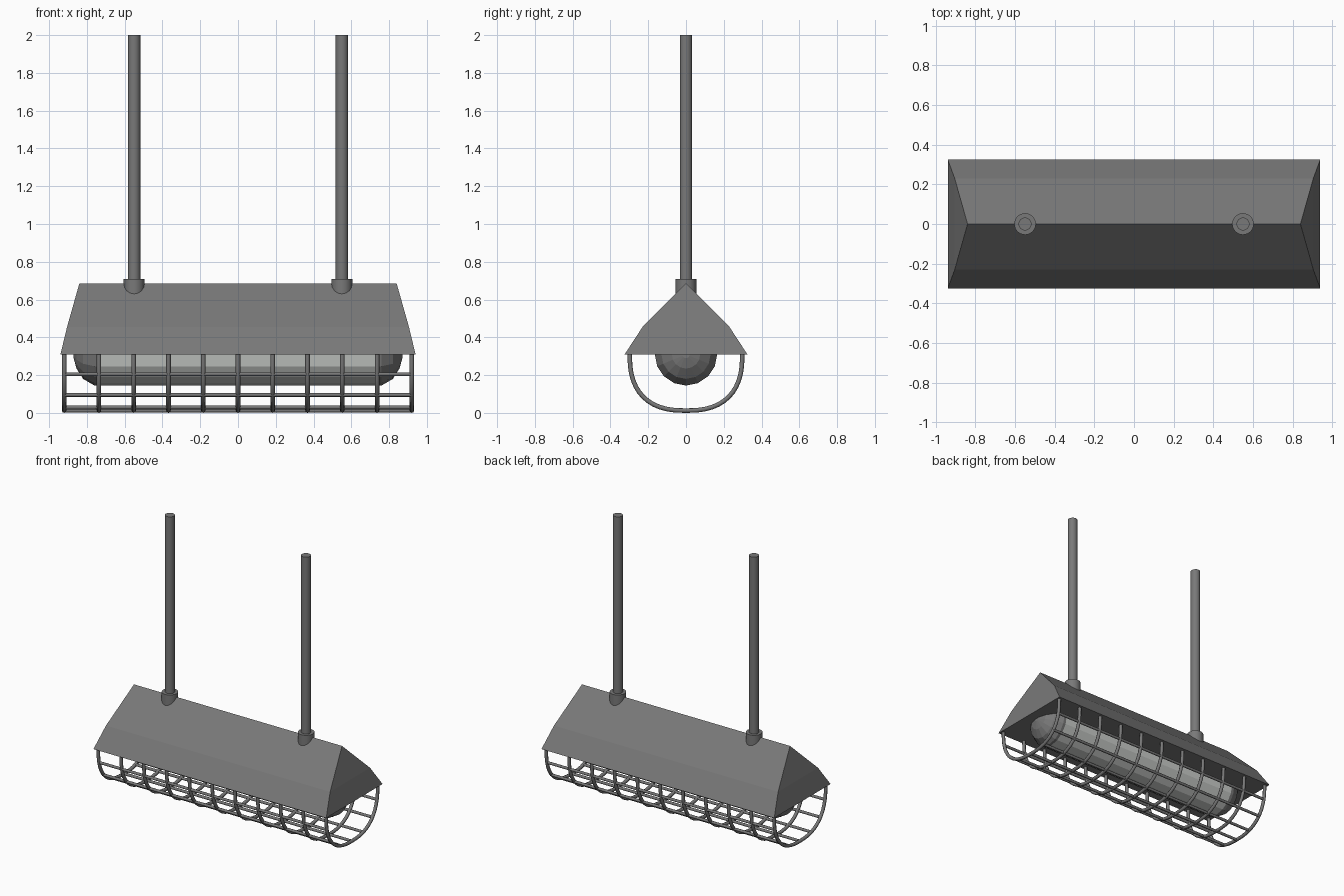
import bpy, bmesh, math

if "Cube" in bpy.data.objects:
    bpy.data.objects.remove(bpy.data.objects["Cube"])


def material(name, rgb):
    m = bpy.data.materials.new(name)
    m.diffuse_color = (*rgb, 1.0)
    m.use_nodes = True
    m.node_tree.nodes["Principled BSDF"].inputs["Base Color"].default_value = m.diffuse_color
    return m


METAL = material("dark_grey_metal", (0.19, 0.19, 0.19))
GLASS = material("pale_glass", (0.58, 0.60, 0.58))


def mesh_object(name, bm, mat):
    bmesh.ops.recalc_face_normals(bm, faces=bm.faces)
    me = bpy.data.meshes.new(name)
    bm.to_mesh(me)
    bm.free()
    me.materials.append(mat)
    ob = bpy.data.objects.new(name, me)
    bpy.context.collection.objects.link(ob)
    return ob


def smooth(ob, angle=40):
    bpy.ops.object.select_all(action='DESELECT')
    ob.select_set(True)
    bpy.context.view_layer.objects.active = ob
    bpy.ops.object.shade_smooth_by_angle(angle=math.radians(angle))


def lathe(name, profile, mat, sides, axis='Z', loc=(0, 0, 0)):
    """Revolve (radius, height) points around an axis and cap the ends."""
    bm = bmesh.new()
    rings = []
    for r, h in profile:
        ring = []
        for i in range(sides):
            a = 2 * math.pi * i / sides
            u, v = r * math.cos(a), r * math.sin(a)
            p = (h, u, v) if axis == 'X' else (u, v, h)
            ring.append(bm.verts.new([p[k] + loc[k] for k in range(3)]))
        rings.append(ring)
    for a, b in zip(rings, rings[1:]):
        for i in range(sides):
            j = (i + 1) % sides
            bm.faces.new((a[i], a[j], b[j], b[i]))
    bm.faces.new(rings[0])
    bm.faces.new(rings[-1])
    return mesh_object(name, bm, mat)


def wire(name, paths, radius):
    """Round bars following the given point paths."""
    cu = bpy.data.curves.new(name, 'CURVE')
    cu.dimensions = '3D'
    cu.bevel_depth = radius
    cu.bevel_resolution = 2
    cu.use_fill_caps = True
    for pts in paths:
        s = cu.splines.new('POLY')
        s.points.add(len(pts) - 1)
        for p, co in zip(s.points, pts):
            p.co = (*co, 1)
    cu.materials.append(METAL)
    ob = bpy.data.objects.new(name, cu)
    bpy.context.collection.objects.link(ob)
    bpy.ops.object.select_all(action='DESELECT')
    ob.select_set(True)
    bpy.context.view_layer.objects.active = ob
    bpy.ops.object.convert(target='MESH')
    smooth(bpy.context.object, 50)


# Shade: gabled hood whose ends lean inwards, closed underneath
bm = bmesh.new()
section = [(-0.325, 0.31, 0.94), (-0.23, 0.455, 0.905), (0, 0.685, 0.84),
           (0.23, 0.455, 0.905), (0.325, 0.31, 0.94)]
left = [bm.verts.new((-x, y, z)) for y, z, x in section]
right = [bm.verts.new((x, y, z)) for y, z, x in section]
for i in range(5):
    j = (i + 1) % 5
    bm.faces.new((left[i], left[j], right[j], right[i]))
for e in (left, right):
    bm.faces.new((e[0], e[1], e[3], e[4]))
    bm.faces.new((e[1], e[2], e[3]))
mesh_object("lamp_shade", bm, METAL)

# Hanging rods and their collars
for side, x in (("left", -0.55), ("right", 0.55)):
    smooth(lathe(side + "_rod", [(0.033, 0.6), (0.033, 2.0)], METAL, 16, loc=(x, 0, 0)))
    smooth(lathe(side + "_collar", [(0.055, 0.6), (0.055, 0.71)], METAL, 16, loc=(x, 0, 0)))

# Lamp tube with domed metal ends, half sunk in the shade
lathe("glass_tube", [(0.165, -0.74), (0.165, 0.74)], GLASS, 16, 'X', (0, 0, 0.31))
dome = [(0.165, 0.74), (0.165, 0.76), (0.13, 0.82), (0.075, 0.855), (0.02, 0.87)]
for side, s in (("left", -1), ("right", 1)):
    lathe(side + "_tube_cap", [(r, s * h) for r, h in dome], METAL, 16, 'X', (0, 0, 0.31))

# Wire cage: rounded-square hoops joined by lengthwise bars
BAR = 0.012
A, B, POWER = 0.298, 0.298, 2.5


def hoop_point(t):
    c, s = math.cos(t), math.sin(t)
    y = A * math.copysign(abs(c) ** (2 / POWER), c)
    return y, 0.31 - B * max(s, 0) ** (2 / POWER)


outline = [hoop_point(math.pi * i / 24) for i in range(25)]
wire("cage_hoops", [[(-0.92 + 0.184 * k, y, z) for y, z in outline] for k in range(11)], BAR)

bars = [(0, 0.012)]
for y, z in ((0.13, 0.029), (0.238, 0.095), (0.289, 0.205)):
    bars += [(y, z), (-y, z)]
wire("cage_bars", [[(-0.925, y, z), (0.925, y, z)] for y, z in bars], 0.010)
